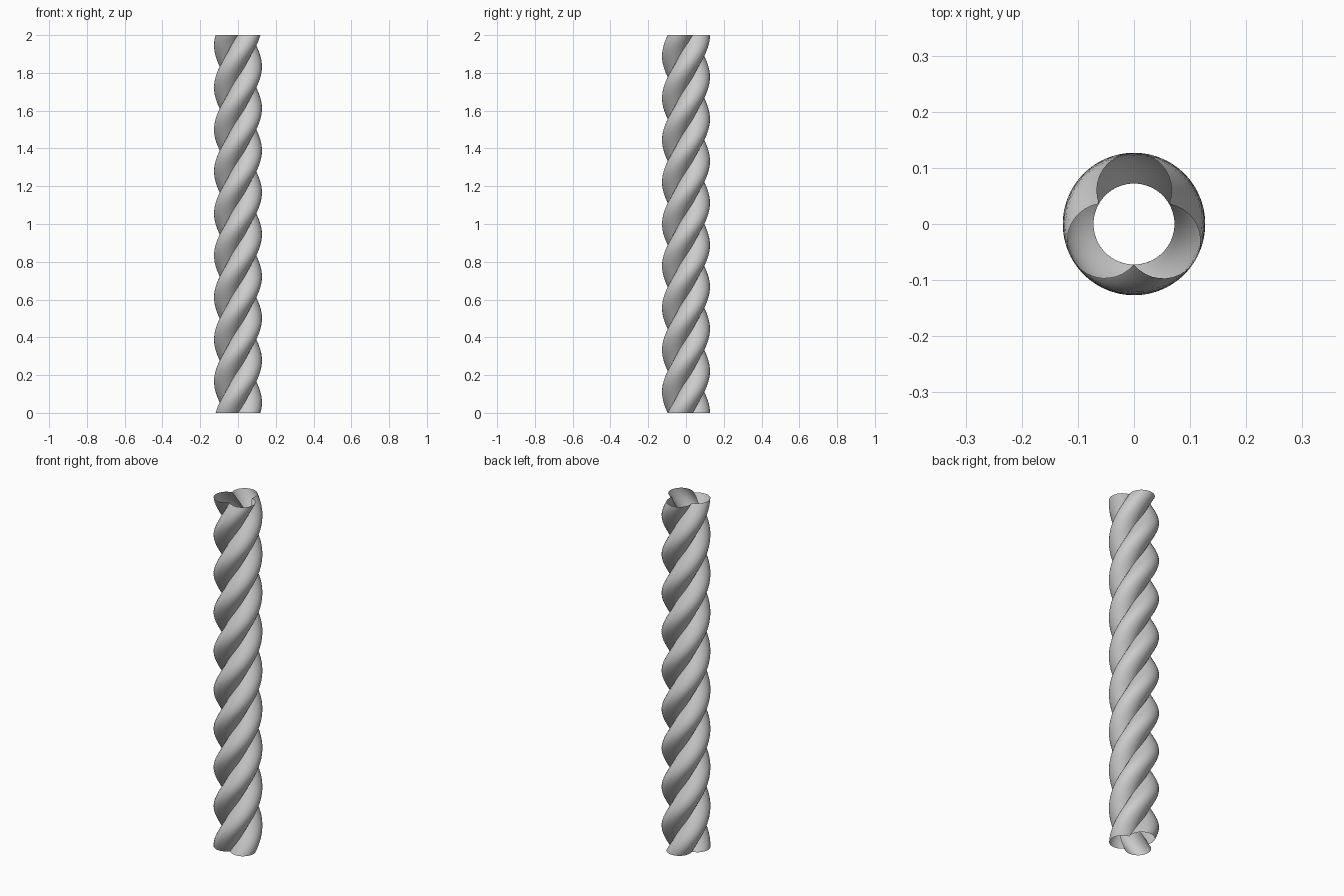
import bpy
import bmesh
from math import sin, cos, pi, radians, sqrt, atan2

if "Cube" in bpy.data.objects:
    bpy.data.objects.remove(bpy.data.objects["Cube"])

HEIGHT, TURNS, STRANDS = 2.0, 3, 3
OFFSET, RADIUS = 0.060, 0.067     # centre distance and radius of each strand
RINGS, ARC = 120, 20              # steps along the height and across a strand

# Half angle of the outer arc, ending where neighbouring strands meet
meet = OFFSET / 2 + sqrt(RADIUS ** 2 - 0.75 * OFFSET ** 2)
half = atan2(meet * sin(pi / 3), meet * cos(pi / 3) - OFFSET)


def make_strand(name, start):
    """Open arc profile swept up a right-handed helix."""
    bm = bmesh.new()
    rows = []
    for i in range(RINGS + 1):
        t = i / RINGS
        turn = start + 2 * pi * TURNS * t
        row = []
        for j in range(ARC + 1):
            a = -half + 2 * half * j / ARC
            x, y = OFFSET + RADIUS * cos(a), RADIUS * sin(a)
            row.append(bm.verts.new((x * cos(turn) - y * sin(turn),
                                     x * sin(turn) + y * cos(turn),
                                     HEIGHT * t)))
        rows.append(row)
    for low, high in zip(rows, rows[1:]):
        for j in range(ARC):
            face = bm.faces.new((low[j], low[j + 1], high[j + 1], high[j]))
            face.smooth = True
    mesh = bpy.data.meshes.new(name)
    bm.to_mesh(mesh)
    bm.free()
    obj = bpy.data.objects.new(name, mesh)
    bpy.context.collection.objects.link(obj)
    return obj


# Three intertwined rope strands, open at both ends
for k in range(STRANDS):
    make_strand(f"rope_strand_{k + 1}", radians(90 + 120 * k))
